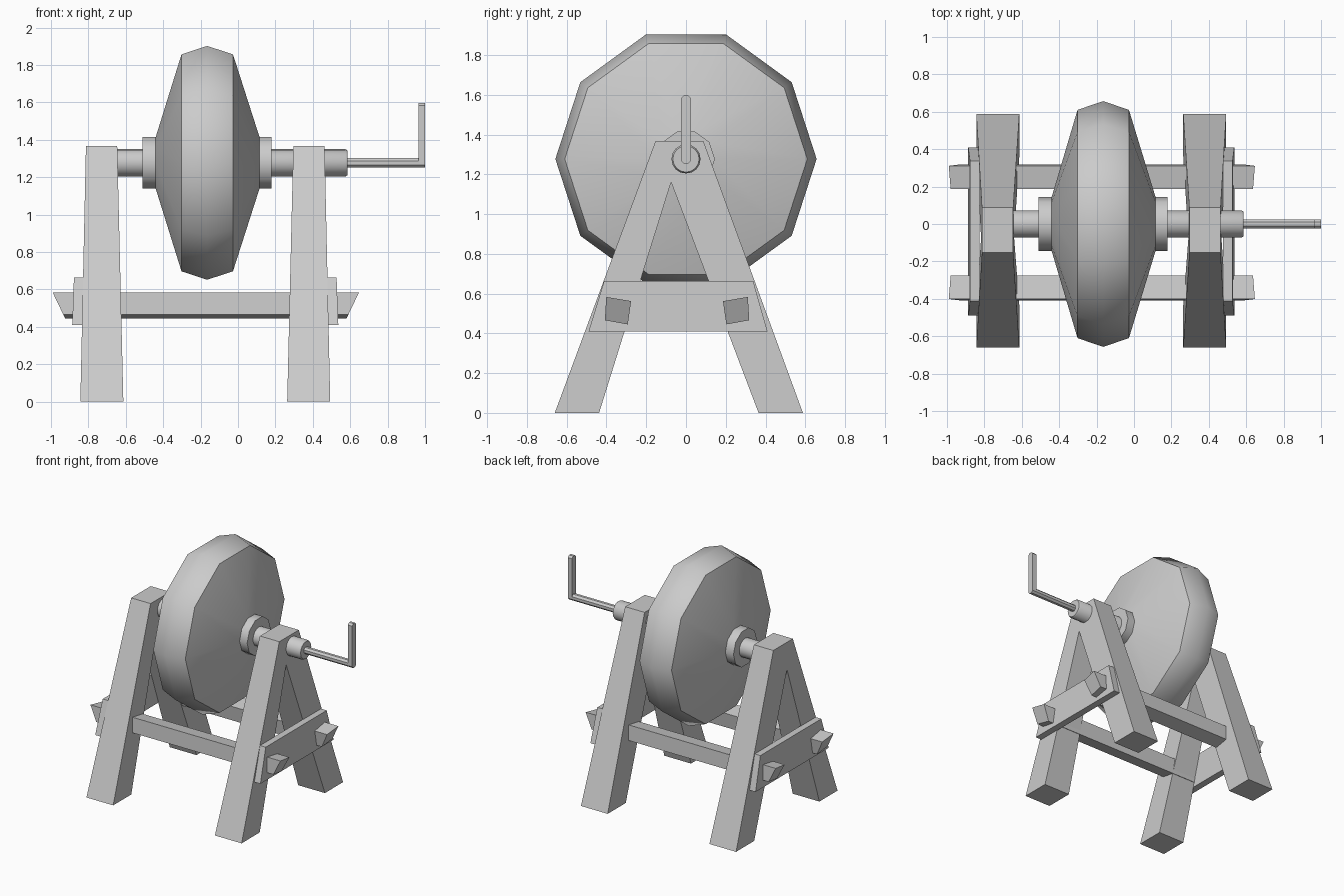
import bpy
from math import cos, sin, tau, radians

if "Cube" in bpy.data.objects:
    bpy.data.objects.remove(bpy.data.objects["Cube"])

AXLE_Z = 1.277     # height of the wheel axis
STAND_X = -0.175   # mid plane of the stand


def make(name, verts, faces, smooth=False):
    mesh = bpy.data.meshes.new(name)
    mesh.from_pydata(verts, [], faces)
    obj = bpy.data.objects.new(name, mesh)
    bpy.context.collection.objects.link(obj)
    bpy.ops.object.select_all(action='DESELECT')
    obj.select_set(True)
    bpy.context.view_layer.objects.active = obj
    # consistent outward normals
    bpy.ops.object.mode_set(mode='EDIT')
    bpy.ops.mesh.select_all(action='SELECT')
    bpy.ops.mesh.normals_make_consistent(inside=False)
    bpy.ops.object.mode_set(mode='OBJECT')
    if smooth:
        bpy.ops.object.shade_smooth_by_angle(angle=radians(42))
    return obj


def loft(name, rings, smooth=False):
    """Skin equal-length rings of points and cap both ends."""
    n = len(rings[0])
    verts = [p for ring in rings for p in ring]
    faces = [(k * n + i, k * n + (i + 1) % n, (k + 1) * n + (i + 1) % n, (k + 1) * n + i)
             for k in range(len(rings) - 1) for i in range(n)]
    faces += [tuple(range(n)), tuple(range(len(verts) - n, len(verts)))]
    return make(name, verts, faces, smooth)


def turned(name, profile, sides, phase=0.0):
    """Turn an (x, radius) profile about the axle."""
    rings = [[(x, r * cos(tau * (i + phase) / sides), AXLE_Z + r * sin(tau * (i + phase) / sides))
              for i in range(sides)] for x, r in profile]
    return loft(name, rings, True)


# Grinding wheel, hub collars and axle
turned("grinding_wheel", [(-0.44, 0.145), (-0.302, 0.61), (-0.165, 0.657),
                          (-0.027, 0.61), (0.115, 0.145)], 10)
turned("left_collar", [(-0.51, 0.145), (-0.435, 0.145)], 10)
turned("right_collar", [(0.11, 0.145), (0.18, 0.145)], 10)
turned("axle", [(-0.72, 0.073), (0.575, 0.073), (0.585, 0.066)], 16)

# Crank: rod along the axis and upright grip with rounded ends
turned("crank_rod", [(0.57, 0.027), (0.97, 0.027)], 8, 0.5)
grip = [(0.027 * cos(tau * (i + 0.5) / 8),
         (1.573 if i < 4 else AXLE_Z) + 0.027 * sin(tau * (i + 0.5) / 8)) for i in range(8)]
loft("crank_grip", [[(x, y, z) for y, z in grip] for x in (0.964, 1.0)])

# A-shaped trestle outline (y, z); thickness in x tapers towards the top
TRESTLE = [(-0.66, 0), (-0.437, 0), (-0.075, 1.16), (0.365, 0),
           (0.588, 0), (0.087, 1.368), (-0.153, 1.368)]
BOARD = [(-0.49, 0.41), (0.41, 0.41), (0.338, 0.663), (-0.412, 0.663)]

for side, s in (("left", -1), ("right", 1)):
    def slab(points, inner, outer):
        return [[(STAND_X + s * f(z), y, z) for y, z in points] for f in (inner, outer)]

    loft(side + "_trestle", slab(TRESTLE, lambda z: 0.438 + 0.024 * z,
                                 lambda z: 0.668 - 0.022 * z))
    # Cross board lying on the outer face of the trestle
    loft(side + "_cross_board", slab(BOARD, lambda z: 0.665 - 0.022 * z,
                                     lambda z: 0.726 - 0.036 * z))

# Long stretchers through both trestles, with undercut ends
END = [(-0.063, 0.069), (0.062, 0.048), (0.045, -0.069), (-0.07, -0.048)]
for name, y0, m in (("front_stretcher", -0.338, 1), ("back_stretcher", 0.248, -1)):
    rings = [[(STAND_X + 0.003 + s * (0.79 + 0.48 * (dz - 0.01)), y0 + m * dy, 0.514 + dz)
              for dy, dz in END] for s in (-1, 1)]
    loft(name, rings)
